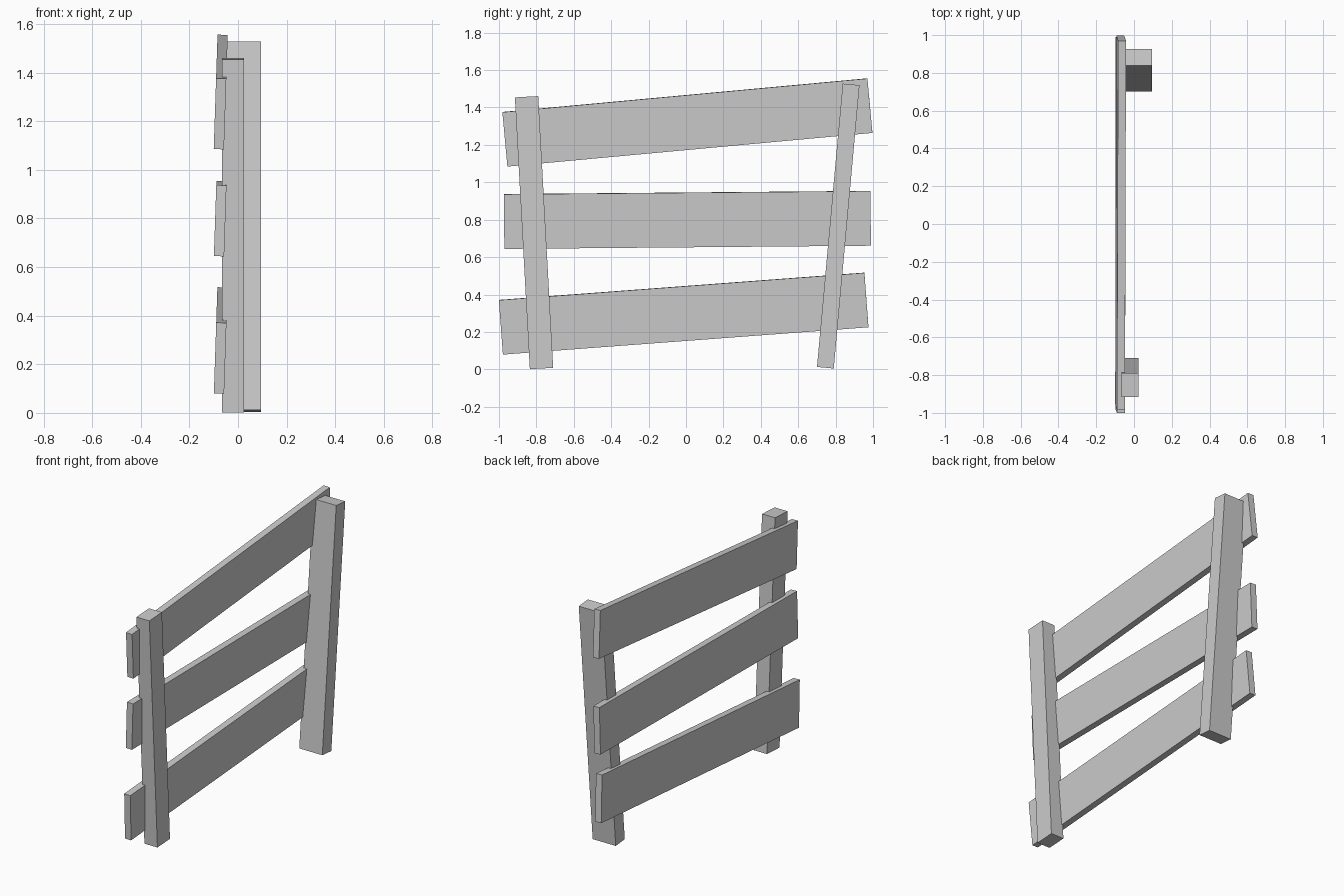
import bpy
from math import radians

if "Cube" in bpy.data.objects:
    bpy.data.objects.remove(bpy.data.objects["Cube"])


def board(name, centre, size, tilt, lean=0.0):
    """Box tilted in the y-z plane, then leaned slightly about y."""
    bpy.ops.mesh.primitive_cube_add(size=1, location=centre)
    ob = bpy.context.object
    ob.name = name
    ob.scale = size
    ob.rotation_euler = (radians(tilt), radians(lean), 0)
    bpy.ops.object.transform_apply(location=False, rotation=True, scale=True)
    return ob


# Upright posts, splayed outwards
board("left_post", (-0.02, -0.8125, 0.731), (0.09, 0.125, 1.455), 3.15)
board("right_post", (0.015, 0.814, 0.766), (0.16, 0.09, 1.521), -5.2)

# Crooked rails: centre x, y, z and tilt
rails = {
    "bottom_rail": (-0.071, -0.0125, 0.298, 4.27),
    "middle_rail": (-0.073, 0.0075, 0.799, 0.5),
    "top_rail": (-0.071, 0.0075, 1.32, 5.27),
}
for name, (x, y, z, tilt) in rails.items():
    board(name, (x, y, z), (0.042, 1.96, 0.292), tilt, 1.9)
